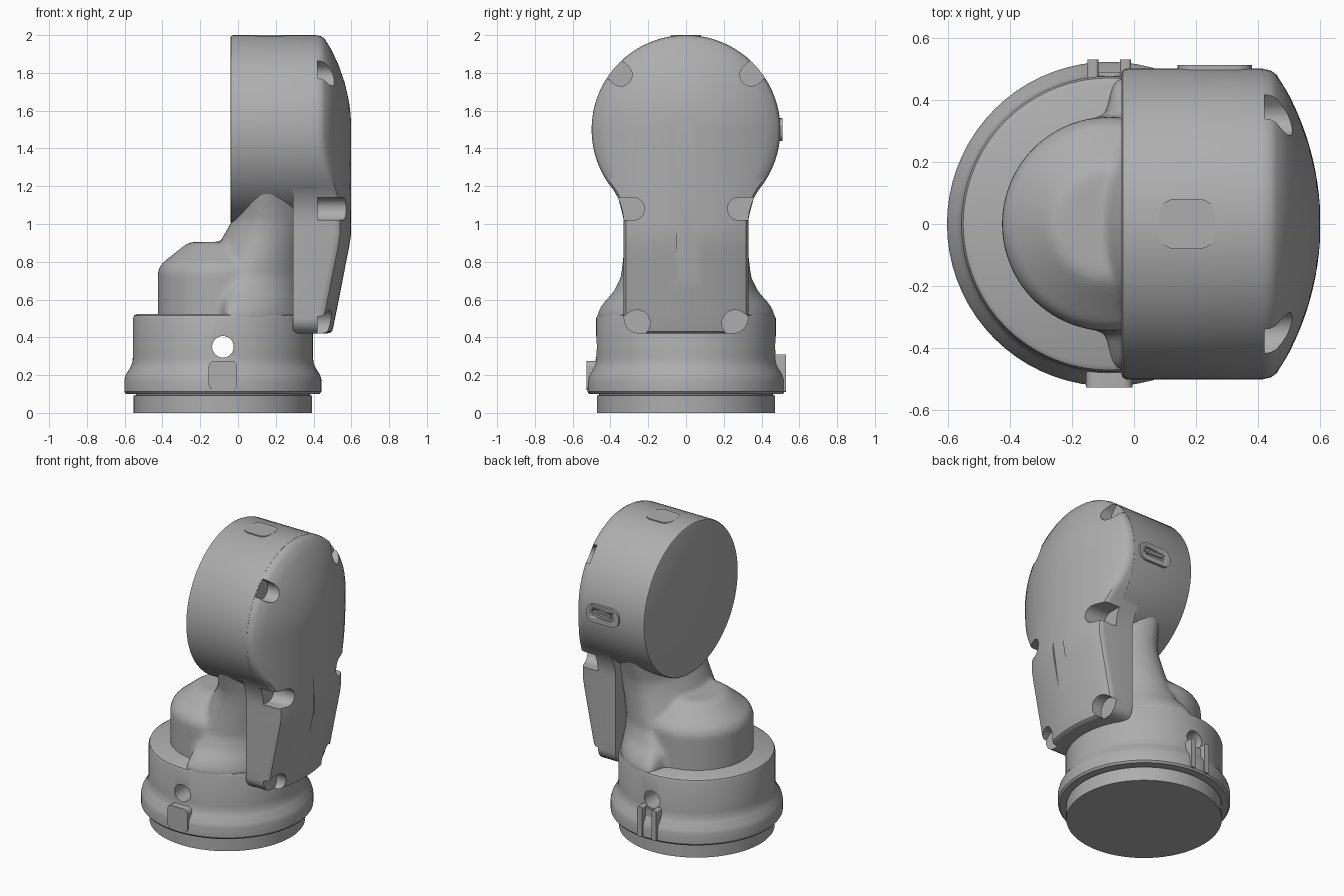
import bpy, bmesh
from math import sin, cos, pi, radians, hypot, sqrt, atan2
from mathutils import Vector

if "Cube" in bpy.data.objects:
    bpy.data.objects.remove(bpy.data.objects["Cube"])

grey = bpy.data.materials.new("casting grey")
grey.use_nodes = True
GREY = (0.42, 0.42, 0.42, 1)
grey.diffuse_color = GREY
grey.node_tree.nodes["Principled BSDF"].inputs["Base Color"].default_value = GREY


def loft(name, rings):
    """Bridge equal-length closed rings and close both ends."""
    bm = bmesh.new()
    loops = [[bm.verts.new(p) for p in ring] for ring in rings]
    n = len(loops[0])
    for a, b in zip(loops, loops[1:]):
        for i in range(n):
            j = (i + 1) % n
            bm.faces.new((a[i], a[j], b[j], b[i]))
    bm.faces.new(loops[0][::-1])
    bm.faces.new(loops[-1])
    bmesh.ops.remove_doubles(bm, verts=bm.verts, dist=0.0005)
    bmesh.ops.recalc_face_normals(bm, faces=bm.faces)
    mesh = bpy.data.meshes.new(name)
    bm.to_mesh(mesh)
    bm.free()
    mesh.materials.append(grey)
    ob = bpy.data.objects.new(name, mesh)
    bpy.context.collection.objects.link(ob)
    return ob


def activate(ob):
    bpy.ops.object.select_all(action='DESELECT')
    ob.select_set(True)
    bpy.context.view_layer.objects.active = ob


def smooth(ob, angle=35):
    activate(ob)
    bpy.ops.object.shade_smooth_by_angle(angle=radians(angle))


def apply(ob, kind, **settings):
    mod = ob.modifiers.new(kind.lower(), kind)
    for key, value in settings.items():
        setattr(mod, key, value)
    activate(ob)
    bpy.ops.object.modifier_apply(modifier=mod.name)


def cut(ob, cutter):
    apply(ob, 'BOOLEAN', object=cutter, operation='DIFFERENCE', solver='EXACT')
    bpy.data.objects.remove(cutter)


def lathe(name, profile, place, n=72):
    """Turn (radius, height) pairs; place maps u, v, height to a point."""
    return loft(name, [[place(r * cos(2 * pi * i / n), r * sin(2 * pi * i / n), h)
                        for i in range(n)] for r, h in profile])


def upright(u, v, h):
    return (u - 0.08, v, h)


def along_x(u, v, h):
    return (h, u, v + 1.5)


def slab(name, lo, hi, bevel=0.0, axis=1):
    """Box between two corners, with the edges along one axis rounded."""
    (x0, y0, z0), (x1, y1, z1) = lo, hi
    ob = loft(name, [[(x0, y0, z), (x1, y0, z), (x1, y1, z), (x0, y1, z)] for z in (z0, z1)])
    if bevel:
        bm = bmesh.new()
        bm.from_mesh(ob.data)
        edges = [e for e in bm.edges
                 if abs((e.verts[0].co - e.verts[1].co).normalized()[axis]) > 0.9]
        bmesh.ops.bevel(bm, geom=edges, offset=bevel, segments=6, profile=0.5, affect='EDGES')
        bm.to_mesh(ob.data)
        bm.free()
    smooth(ob)
    return ob


# Round base with flared collar and a cross hole
base = lathe("base_collar", [
    (0, 0), (0.472, 0), (0.472, 0.092), (0.46, 0.094), (0.46, 0.1), (0.512, 0.1), (0.522, 0.112),
    (0.522, 0.175), (0.515, 0.2), (0.49, 0.24), (0.48, 0.265), (0.476, 0.3), (0.476, 0.5),
    (0.47, 0.515), (0.455, 0.524), (0, 0.524)], upright)
cut(base, lathe("hole_cutter", [(0.057, -0.7), (0.057, 0.7)],
                lambda u, v, h: (u - 0.08, h, v + 0.35), 32))
smooth(base)

# Front pad and rear clip on the collar
slab("front_pad", (-0.155, -0.526, 0.12), (-0.005, -0.45, 0.275), 0.03)
for side, x in (("right", -0.15), ("left", -0.045)):
    slab("rear_clip_" + side, (x, 0.45, 0.11), (x + 0.035, 0.53, 0.31), 0.01)
slab("rear_clip_floor", (-0.12, 0.45, 0.11), (-0.04, 0.49, 0.29))

# Neck: stepped boss fused to a flaring column
boss = lathe("boss", [(0, 0.43), (0.345, 0.43), (0.345, 0.75), (0.325, 0.79),
                      (0.2, 0.89), (0.17, 0.905), (0, 0.905)], upright)
# height, left end, widest x, right end, half width
sections = [(0.43, -0.11, -0.05, 0.38, 0.465), (0.53, -0.11, -0.05, 0.37, 0.47),
            (0.58, -0.12, -0.03, 0.36, 0.44), (0.64, -0.13, 0, 0.36, 0.385),
            (0.72, -0.13, 0.04, 0.36, 0.345), (0.85, -0.12, 0.1, 0.37, 0.33),
            (0.95, -0.07, 0.13, 0.39, 0.325), (1.02, -0.03, 0.14, 0.4, 0.33),
            (1.1, -0.015, 0.14, 0.4, 0.35), (1.22, 0, 0.15, 0.4, 0.385)]
N = 64
rings = []
for z, left, mid, right, half in sections:
    ring = []
    for i in range(N):
        c, s = cos(2 * pi * i / N), sin(2 * pi * i / N)
        ring.append((mid + c * ((right - mid) if c > 0 else (mid - left)), half * s, z))
    rings.append(ring)
neck = loft("neck", rings)
apply(neck, 'BOOLEAN', object=boss, operation='UNION', solver='EXACT')
bpy.data.objects.remove(boss)
apply(neck, 'REMESH', mode='VOXEL', voxel_size=0.014)
apply(neck, 'SMOOTH', factor=0.5, iterations=12)
smooth(neck, 60)

# Head drum lying along x
head = lathe("head_drum", [(0, -0.04), (0.485, -0.04), (0.495, -0.036), (0.5, -0.025),
                           (0.5, 0.415), (0, 0.415)], along_x)
smooth(head)

# Keyhole-shaped cover outline: drum arc, fillet, straight side, round corner
FR = 0.3
fy = 0.33 + FR
fz = 1.5 - sqrt((0.5 + FR) ** 2 - fy ** 2)
ta = atan2(fz - 1.5, fy)
half = []
for i in range(29):
    a = pi / 2 + (ta - pi / 2) * i / 28
    half.append((0.499 * cos(a), 1.5 + 0.499 * sin(a)))
for i in range(1, 8):
    a = pi + ta * (1 - i / 7)
    half.append((fy + FR * cos(a), fz + FR * sin(a)))
half += [(0.33, fz + (0.5 - fz) * i / 8) for i in range(1, 9)]
half += [(0.25 + 0.08 * cos(a), 0.5 - 0.08 * sin(a)) for a in (pi / 2 * i / 6 for i in range(1, 7))]
half += [(0.25 * (1 - i / 4), 0.42) for i in range(1, 5)]
outline = half + [(-y, z) for y, z in half[-2:0:-1]]


def crown(y, z):
    d = hypot(y, max(z - 1.5, 0))
    return 0.6 - (0.9 - sqrt(0.81 - d * d)) - 0.2 * max(0.93 - z, 0)


rings = [[(0.29, y, z) for y, z in outline]]
for t, drop in ((1, 0.03), (0.99, 0.012), (0.965, 0.002), (0.85, 0), (0.7, 0),
                (0.5, 0), (0.3, 0), (0.15, 0), (0, 0)):
    ring = []
    for y, z in outline:
        spine = min(max(z, 0.75), 1.5)
        py, pz = y * t, spine + (z - spine) * t
        ring.append((crown(py, pz) - drop, py, pz))
    rings.append(ring)
# the innermost ring folds onto the spine, so join it there without a cap
cover = loft("arm_cover", rings[:-1])

# Six screw recesses open towards the rim: y, z, outward direction, radius
for y, z, dy, dz, r in ((0.345, 1.79, 0.75, 0.66, 0.06), (0.28, 1.08, 1, 0, 0.06),
                        (0.26, 0.475, 0.8, -0.6, 0.07)):
    for side in (1, -1):
        shape = []
        for i in range(17):
            a = pi / 2 + pi * i / 16
            shape.append((r * cos(a), r * sin(a)))
        shape += [(0.3, -r), (0.3, r)]
        pts = [(side * (y + u * dy - v * dz), z + u * dz + v * dy) for u, v in shape]
        cut(cover, loft("recess_cutter", [[(x, *p) for p in pts] for x in (0.42, 0.75)]))
smooth(cover, 30)

# Top plate and rear socket on the drum
slab("top_plate", (0.08, -0.08, 1.97), (0.26, 0.08, 2.0), 0.05, 2)
socket = slab("rear_socket", (0.14, 0.46, 1.44), (0.38, 0.512, 1.56), 0.055)
cut(socket, slab("slot_cutter", (0.18, 0.5, 1.475), (0.34, 0.6, 1.525), 0.024))
slab("socket_tongue", (0.2, 0.48, 1.493), (0.32, 0.51, 1.507))
